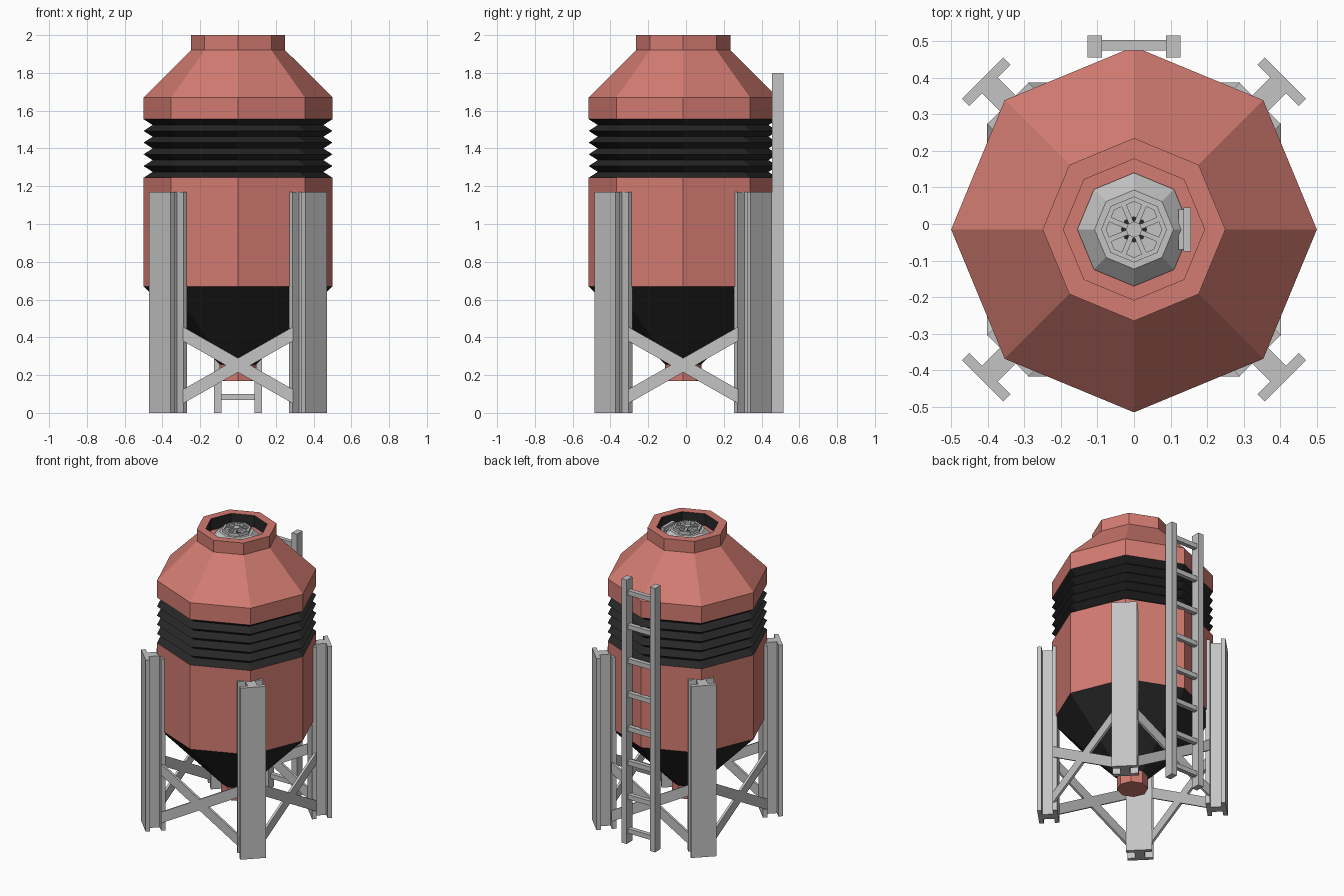
import bpy, bmesh
from math import sin, cos, pi, radians
from mathutils import Matrix, Vector

cube = bpy.data.objects.get("Cube")
if cube:
    bpy.data.objects.remove(cube)

AXIS_Y = -0.015  # the tank sits slightly forward of the ladder
SIDES = 8


def material(name, r, g, b):
    m = bpy.data.materials.new(name)
    m.use_nodes = True
    m.diffuse_color = (r, g, b, 1)
    bsdf = m.node_tree.nodes["Principled BSDF"]
    bsdf.inputs["Base Color"].default_value = (r, g, b, 1)
    bsdf.inputs["Roughness"].default_value = 0.8
    return m


RED = material("faded red paint", 0.65, 0.20, 0.165)
BLACK = material("black rubber", 0.02, 0.02, 0.02)
GREY = material("light grey steel", 0.55, 0.55, 0.55)


def finish(name, bm, mat):
    mesh = bpy.data.meshes.new(name)
    bm.to_mesh(mesh)
    bm.free()
    mesh.materials.append(mat)
    obj = bpy.data.objects.new(name, mesh)
    bpy.context.collection.objects.link(obj)
    return obj


def lathe(name, profile, mat):
    """Eight-sided turned part from (radius, height) points; radius 0 closes it."""
    bm = bmesh.new()
    rings = []
    for r, z in profile:
        if r == 0:
            rings.append([bm.verts.new((0, AXIS_Y, z))] * SIDES)
        else:
            rings.append([bm.verts.new((r * cos(2 * pi * i / SIDES),
                                        AXIS_Y + r * sin(2 * pi * i / SIDES), z))
                          for i in range(SIDES)])
    for low, high in zip(rings, rings[1:]):
        for i in range(SIDES):
            j = (i + 1) % SIDES
            corners = list(dict.fromkeys((low[i], low[j], high[j], high[i])))
            bm.faces.new(corners)
    return finish(name, bm, mat)


def extrude_outline(name, points, depth, mat, matrix):
    """Prism: a flat outline pushed along local z, then placed by a matrix."""
    bm = bmesh.new()
    face = bm.faces.new([bm.verts.new((x, y, 0)) for x, y in points])
    top = bmesh.ops.extrude_face_region(bm, geom=[face])["geom"]
    bmesh.ops.translate(bm, vec=(0, 0, depth),
                        verts=[v for v in top if isinstance(v, bmesh.types.BMVert)])
    bmesh.ops.recalc_face_normals(bm, faces=bm.faces)
    bm.transform(matrix)
    return finish(name, bm, mat)


def box(name, low, high, mat, matrix=Matrix()):
    low, high = Vector(low), Vector(high)
    bm = bmesh.new()
    bmesh.ops.create_cube(bm, size=1)
    bmesh.ops.scale(bm, vec=high - low, verts=bm.verts)
    bmesh.ops.translate(bm, vec=(low + high) / 2, verts=bm.verts)
    bm.transform(matrix)
    return finish(name, bm, mat)


def about_axis(degrees):
    return Matrix.Translation((0, AXIS_Y, 0)) @ Matrix.Rotation(radians(degrees), 4, 'Z')


# Tank shell
R = 0.5
lathe("tank_body", [(R, 0.67), (R, 1.245)], RED)
lathe("tank_roof", [(R, 1.555), (R, 1.67), (0.25, 1.92), (0.25, 2.0), (0.193, 2.0)], RED)
lathe("rim_liner", [(0.193, 2.0), (0.193, 1.92)], BLACK)
lathe("rim_floor", [(0.193, 1.92), (0, 1.92)], RED)
lathe("hopper_cone", [(0.09, 0.25), (R, 0.67)], BLACK)
lathe("outlet_pipe", [(0, 0.17), (0.097, 0.17), (0.097, 0.26), (0, 0.26)], RED)

# Ribbed bellows between body and roof
FOLDS = 5
step = (1.555 - 1.245) / (2 * FOLDS)
lathe("bellows", [(R if i % 2 == 0 else 0.452, 1.245 + i * step)
                  for i in range(2 * FOLDS + 1)], BLACK)

# Hatch with a hand wheel and hinge
lathe("hatch_lid", [(0.155, 1.92), (0.155, 1.925), (0.108, 1.97), (0, 1.97)], GREY)
lathe("wheel_rim", [(0.076, 1.97), (0.09, 1.97), (0.09, 1.99), (0.076, 1.99), (0.076, 1.97)], GREY)
lathe("wheel_hub", [(0.022, 1.97), (0.022, 1.995), (0, 1.995)], GREY)
lathe("hub_collar", [(0.036, 1.97), (0.036, 1.973), (0, 1.973)], BLACK)
for k in range(SIDES):
    box(f"wheel_spoke_{k + 1}", (0.018, -0.007, 1.972), (0.08, 0.007, 1.988), GREY,
        about_axis(22.5 + 45 * k))
box("hatch_hinge", (0.135, AXIS_Y - 0.06, 1.92), (0.156, AXIS_Y + 0.06, 1.965), GREY)
box("hinge_tab", (0.122, AXIS_Y - 0.055, 1.92), (0.135, AXIS_Y + 0.055, 1.95), GREY)

# I-beam legs on the diagonals: half outline, mirrored
IN, OUT, FLANGE, HALF, WEB = 0.46, 0.585, 0.028, 0.08, 0.03
half = [(IN, HALF), (IN + FLANGE, HALF), (IN + FLANGE, WEB),
        (OUT - FLANGE, WEB), (OUT - FLANGE, HALF), (OUT, HALF)]
beam = half + [(x, -y) for x, y in reversed(half)]
for name, angle in (("back_left", 45), ("back_right", 135),
                    ("front_right", 225), ("front_left", 315)):
    extrude_outline(f"{name}_leg", beam, 1.17, GREY, about_axis(angle))

# Crossed braces on the four sides, with plumb-cut ends
upright = Matrix.Rotation(radians(90), 4, 'X')
for side, angle in (("front", 0), ("left", 90), ("back", 180), ("right", 270)):
    for label, s in (("falling", 1), ("rising", -1)):
        outline = [(-0.29 * s, 0.38), (-0.29 * s, 0.455),
                   (0.29 * s, 0.125), (0.29 * s, 0.05)]
        place = about_axis(angle) @ Matrix.Translation((0, -0.386, 0)) @ upright
        extrude_outline(f"{side}_{label}_brace", outline, 0.016, GREY, place)

# Ladder up the back
for name, s in (("left", 1), ("right", -1)):
    x = 0.107 * s
    box(f"ladder_{name}_rail", (x - 0.02, 0.455, 0), (x + 0.02, 0.515, 1.8), GREY)
for k in range(8):
    z = 0.085 + 0.232 * k
    box(f"ladder_rung_{k + 1}", (-0.09, 0.474, z - 0.016), (0.09, 0.503, z + 0.016), GREY)
